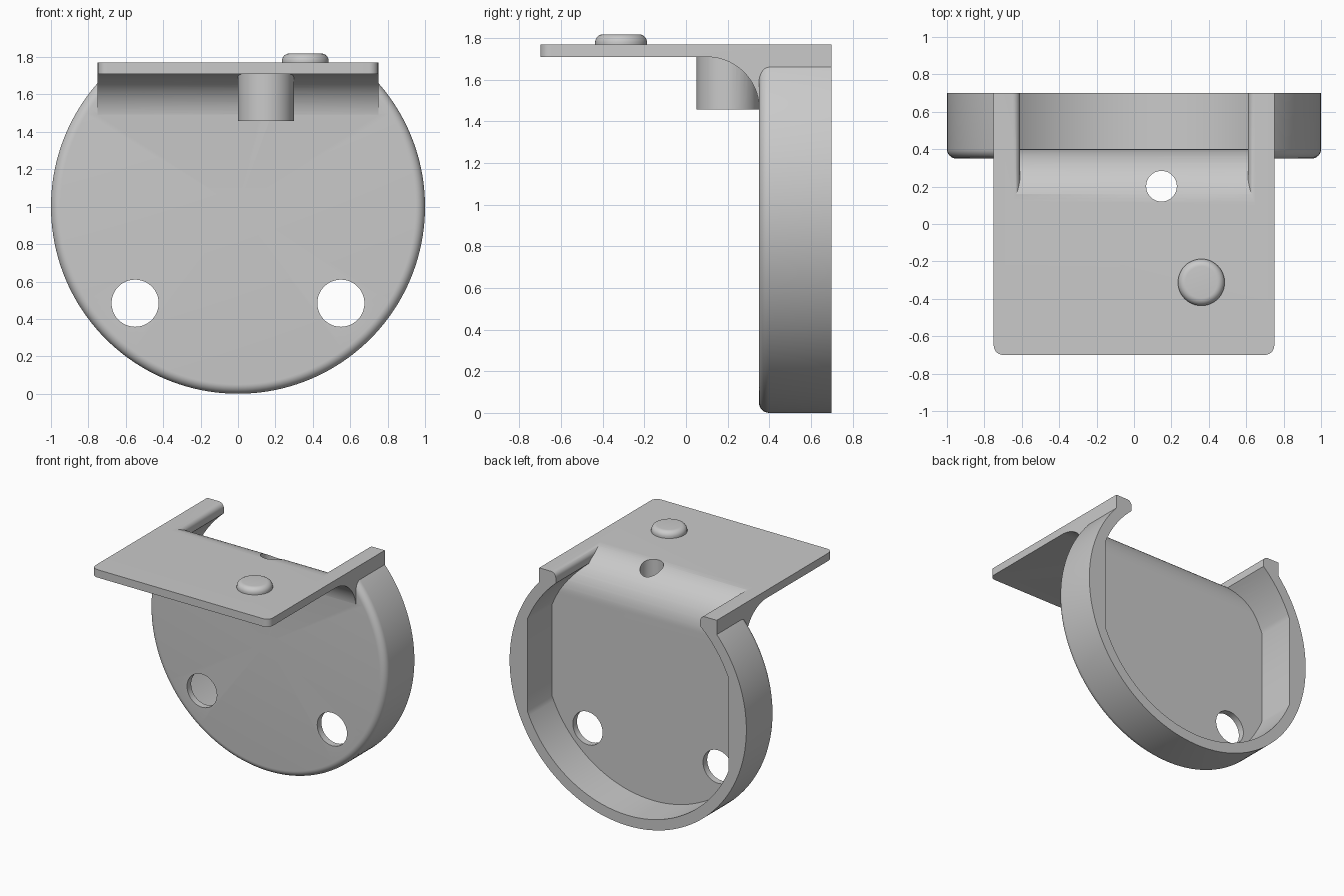
import bpy, bmesh
from math import sin, cos, acos, pi, radians, degrees
from mathutils import Vector, Matrix

cube = bpy.data.objects.get("Cube")
if cube:
    bpy.data.objects.remove(cube, do_unlink=True)

grey = bpy.data.materials.new("light_grey")
grey.use_nodes = True
grey.diffuse_color = (0.59, 0.59, 0.59, 1)
grey.node_tree.nodes["Principled BSDF"].inputs["Base Color"].default_value = (0.59, 0.59, 0.59, 1)


def finish(name, bm):
    bmesh.ops.recalc_face_normals(bm, faces=bm.faces)
    mesh = bpy.data.meshes.new(name)
    bm.to_mesh(mesh)
    bm.free()
    mesh.materials.append(grey)
    ob = bpy.data.objects.new(name, mesh)
    bpy.context.collection.objects.link(ob)
    return ob


def arc(cu, cv, ru, rv, a0, a1, n=16):
    """Points on an elliptical arc, angles in degrees."""
    steps = [radians(a0 + (a1 - a0) * i / n) for i in range(n + 1)]
    return [(cu + ru * cos(a), cv + rv * sin(a)) for a in steps]


def prism(name, pts, axis, lo, hi, corner=0):
    """Extrude a profile: (y, z) along x, (x, z) along y or (x, y) along z."""
    place = {"x": lambda u, v: (lo, u, v), "y": lambda u, v: (u, lo, v),
             "z": lambda u, v: (u, v, lo)}[axis]
    move = Vector([hi - lo if axis == k else 0 for k in "xyz"])
    bm = bmesh.new()
    base = [bm.verts.new(place(u, v)) for u, v in pts]
    cap = [bm.verts.new(v.co + move) for v in base]
    bm.faces.new(base)
    bm.faces.new(cap[::-1])
    for i in range(len(base)):
        bm.faces.new((base[i], base[i - 1], cap[i - 1], cap[i]))
    bmesh.ops.recalc_face_normals(bm, faces=bm.faces)
    if corner:
        # round the upright edges at the front
        ymin = min(v.co.y for v in bm.verts)
        edges = [e for e in bm.edges if all(abs(v.co.y - ymin) < 1e-4 for v in e.verts)
                 and abs(e.verts[0].co.x - e.verts[1].co.x) < 1e-4]
        bmesh.ops.bevel(bm, geom=edges, offset=corner, segments=6, profile=0.5, affect="EDGES")
    return finish(name, bm)


def lathe(name, pts, matrix, steps, top):
    """Revolve (radius, height) points around z, place the result, level it at the top."""
    bm = bmesh.new()
    verts = [bm.verts.new((r, 0, h)) for r, h in pts]
    edges = [bm.edges.new(p) for p in zip(verts, verts[1:])]
    bmesh.ops.spin(bm, geom=verts + edges, axis=(0, 0, 1), cent=(0, 0, 0),
                   angle=2 * pi, steps=steps, use_merge=False)
    bmesh.ops.remove_doubles(bm, verts=bm.verts, dist=1e-5)
    bmesh.ops.transform(bm, matrix=matrix, verts=bm.verts)
    bmesh.ops.bisect_plane(bm, geom=bm.verts[:] + bm.edges[:] + bm.faces[:],
                           plane_co=(0, 0, top), plane_no=(0, 0, 1), clear_outer=True)
    bmesh.ops.holes_fill(bm, edges=[e for e in bm.edges if e.is_boundary], sides=0)
    return finish(name, bm)


def rect(u0, u1, v0, v1):
    return [(u0, v0), (u1, v0), (u1, v1), (u0, v1)]


def circle(u, v, r, n=48):
    return arc(u, v, r, r, 0, 360, n)[:-1]


def combine(target, tool, operation):
    mod = target.modifiers.new(operation, "BOOLEAN")
    mod.operation, mod.solver, mod.object = operation, "EXACT", tool
    bpy.ops.object.select_all(action="DESELECT")
    bpy.context.view_layer.objects.active = target
    target.select_set(True)
    bpy.ops.object.modifier_apply(modifier=mod.name)
    bpy.data.objects.remove(tool, do_unlink=True)


# round cup with a softened front rim, levelled inside the shelf
upright = Matrix.Translation((0, 0, 1)) @ Matrix.Rotation(radians(-90), 4, "X")
cup_profile = [(0, 0.35)] + arc(0.95, 0.40, 0.05, 0.05, -90, 0, 8) + [(1, 0.75), (0, 0.75)]
bracket = lathe("bracket", cup_profile, upright, 160, 1.743)

# shelf with the curved brace beneath it
shelf_profile = ([(-0.70, 1.71)] + arc(0.10, 1.46, 0.252, 0.25, 90, 0, 24)
                 + [(0.38, 1.46), (0.38, 1.60), (0.76, 1.60), (0.76, 1.77), (-0.70, 1.77)])
combine(bracket, prism("shelf", shelf_profile, "x", -0.75, 0.75, corner=0.05), "UNION")

# screw boss under the shelf
combine(bracket, prism("boss", circle(0.149, 0.201, 0.15), "z", 1.458, 1.74), "UNION")

# level the back
combine(bracket, prism("back_trim", rect(-2, 2, -1, 3), "y", 0.70, 1.5), "DIFFERENCE")

# hollow: a circle with flat sides, open at the top between rounded lips
r, flat, gap = 0.92, 0.85, 0.61
half = degrees(acos(flat / r))
side = (arc(0, 1, r, r, -90, -half, 32) + arc(0, 1, r, r, half, degrees(acos(gap / r)), 12)
        + arc(gap + 0.04, 1.73, 0.04, 0.04, 180, 90, 8) + [(gap + 0.04, 1.9)])
hollow = prism("hollow", side + [(-x, z) for x, z in reversed(side[1:])], "y", 0.0, 0.9)

# the hollow follows the bent sheet that joins shelf and cup
bend = arc(0.10, 1.46, 0.30, 0.31, 90, 0, 24) + [(0.40, -0.5), (0.85, -0.5), (0.85, 1.85), (0.10, 1.85)]
combine(hollow, prism("bend", bend, "x", -1, 1), "INTERSECT")
combine(bracket, hollow, "DIFFERENCE")

# mounting holes and screw hole
for x in (-0.55, 0.55):
    combine(bracket, prism("hole", circle(x, 0.484, 0.126), "y", 0.2, 0.6), "DIFFERENCE")
combine(bracket, prism("screw_hole", circle(0.147, 0.202, 0.082), "z", 1.3, 1.9), "DIFFERENCE")

# raised button on the shelf
button_profile = [(0, 0), (0.125, 0)] + arc(0.085, 0.015, 0.04, 0.04, 0, 90, 8) + [(0, 0.055)]
button = lathe("button", button_profile, Matrix.Translation((0.36, -0.312, 1.764)), 48, 2)

for ob in (bracket, button):
    bpy.ops.object.select_all(action="DESELECT")
    bpy.context.view_layer.objects.active = ob
    ob.select_set(True)
    bpy.ops.object.shade_smooth_by_angle(angle=radians(30))
